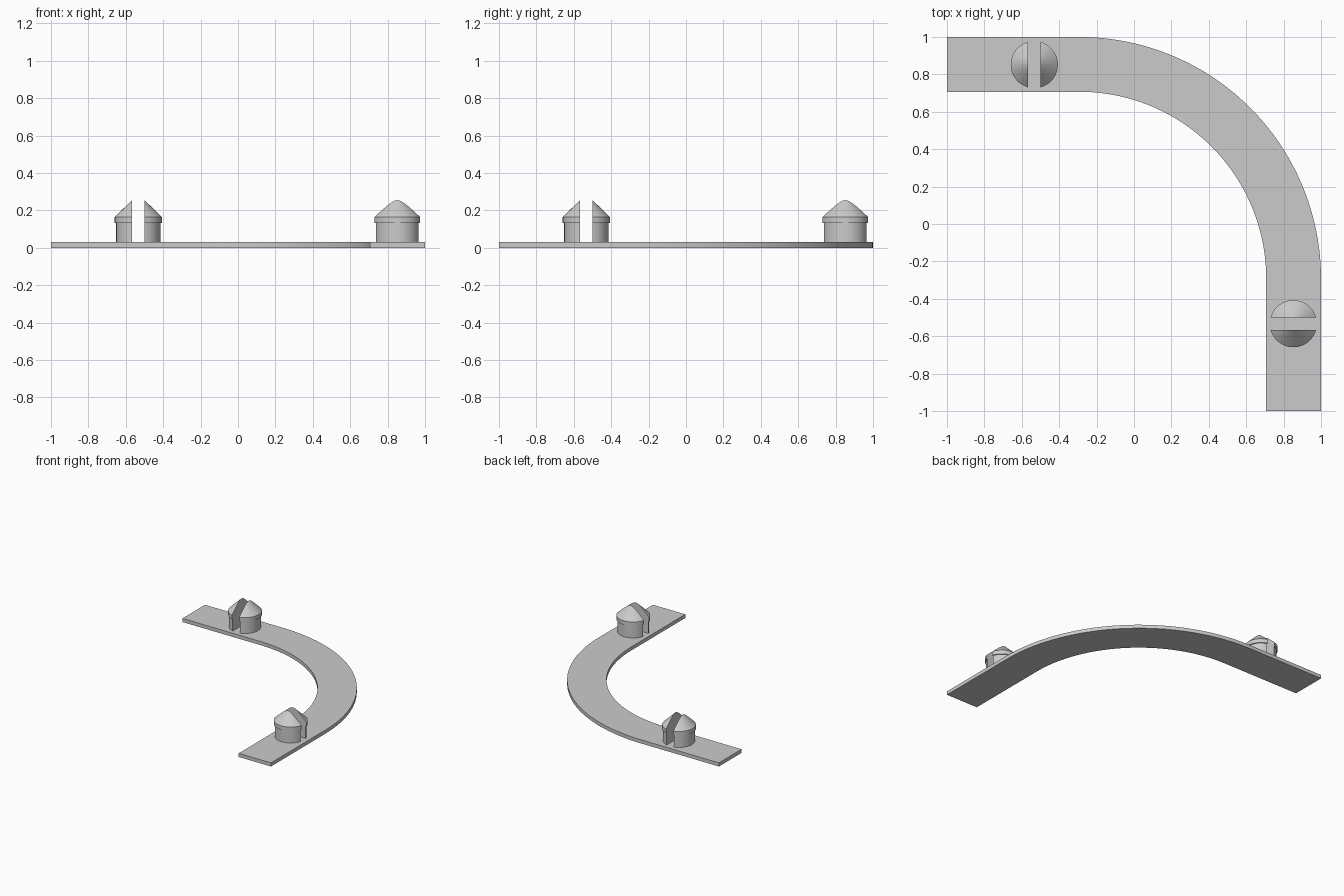
import bpy
import bmesh
import math
from mathutils import Vector, Matrix

old = bpy.data.objects.get("Cube")
if old:
    bpy.data.objects.remove(old, do_unlink=True)

grey = bpy.data.materials.new("plain grey")
grey.use_nodes = True
grey.diffuse_color = (0.6, 0.6, 0.6, 1)
grey.node_tree.nodes["Principled BSDF"].inputs["Base Color"].default_value = (0.6, 0.6, 0.6, 1)

THICK = 0.03       # strip thickness
WIDTH = 0.293      # strip width
BEND = -0.293      # x and y of the bend centre
GAP = 0.033        # half the slot between the prongs


def finish(bm, name):
    bmesh.ops.recalc_face_normals(bm, faces=bm.faces)
    mesh = bpy.data.meshes.new(name)
    bm.to_mesh(mesh)
    bm.free()
    mesh.materials.append(grey)
    obj = bpy.data.objects.new(name, mesh)
    bpy.context.collection.objects.link(obj)
    bpy.ops.object.select_all(action="DESELECT")
    obj.select_set(True)
    bpy.context.view_layer.objects.active = obj
    bpy.ops.object.shade_smooth_by_angle(angle=math.radians(25))
    return obj


def curved_strip(steps=48):
    # Straight end, quarter bend, straight end
    bm = bmesh.new()
    outer, inner = 1 - BEND, 1 - WIDTH - BEND
    pairs = [((-1, 1), (-1, 1 - WIDTH))]
    for i in range(steps + 1):
        a = math.pi / 2 * (1 - i / steps)
        pairs.append([(BEND + r * math.cos(a), BEND + r * math.sin(a)) for r in (outer, inner)])
    pairs.append(((1, -1), (1 - WIDTH, -1)))
    rows = [[bm.verts.new((x, y, 0)) for x, y in pair] for pair in pairs]
    faces = [bm.faces.new((a[0], b[0], b[1], a[1])) for a, b in zip(rows, rows[1:])]
    top = bmesh.ops.extrude_face_region(bm, geom=faces)["geom"]
    verts = [v for v in top if isinstance(v, bmesh.types.BMVert)]
    bmesh.ops.translate(bm, verts=verts, vec=(0, 0, THICK))
    finish(bm, "curved_strip")


def prong(name, centre, angle, side):
    # Lathed stem, collar and pointed head, cut to one side of the slot
    profile = [(0, THICK), (0.118, THICK), (0.118, 0.132), (0.126, 0.132),
               (0.126, 0.165), (0, 0.286)]
    bm = bmesh.new()
    verts = [bm.verts.new((r, 0, z)) for r, z in profile]
    edges = [bm.edges.new(pair) for pair in zip(verts, verts[1:])]
    bmesh.ops.spin(bm, geom=verts + edges, cent=(0, 0, 0), axis=(0, 0, 1),
                   angle=math.tau, steps=48, use_duplicate=False)
    bmesh.ops.remove_doubles(bm, verts=bm.verts, dist=0.0001)
    cut = bmesh.ops.bisect_plane(bm, geom=bm.verts[:] + bm.edges[:] + bm.faces[:],
                                 plane_co=(side * GAP, 0, 0), plane_no=(side, 0, 0),
                                 clear_inner=True)["geom_cut"]
    rim = [e for e in cut if isinstance(e, bmesh.types.BMEdge)]
    bmesh.ops.contextual_create(bm, geom=rim)
    place = Matrix.Translation(Vector(centre)) @ Matrix.Rotation(angle, 4, "Z")
    bmesh.ops.transform(bm, matrix=place, verts=bm.verts)
    finish(bm, name)


curved_strip()
for end, centre, angle in (("back", (-0.533, 0.852, 0), 0),
                           ("front", (0.852, -0.533, 0), math.pi / 2)):
    prong(end + "_clip_prong_a", centre, angle, 1)
    prong(end + "_clip_prong_b", centre, angle, -1)
